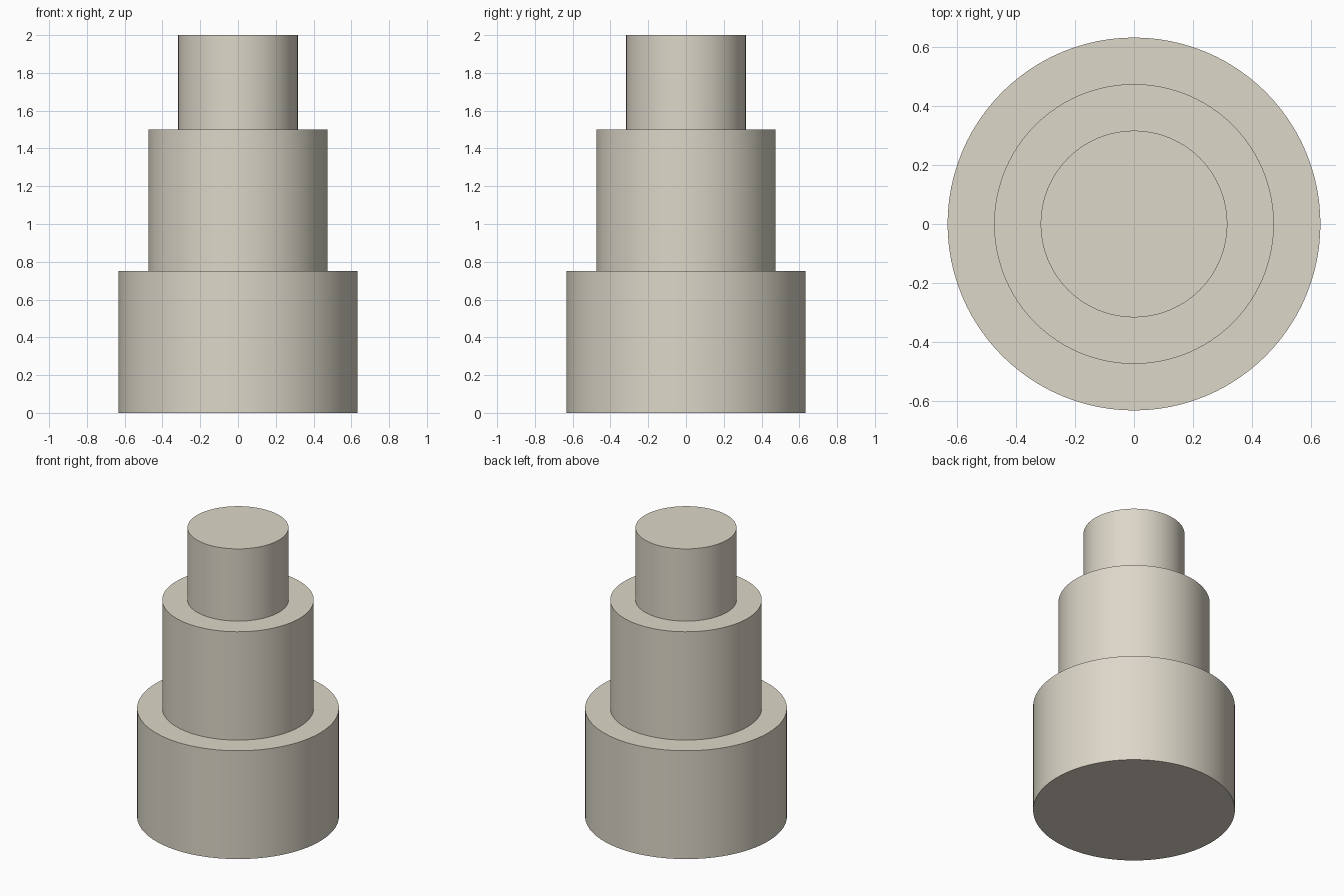
import bpy
import math

cube = bpy.data.objects.get("Cube")
if cube:
    bpy.data.objects.remove(cube, do_unlink=True)

# Single warm stone colour
stone = bpy.data.materials.new("warm_stone")
stone.use_nodes = True
colour = (0.72, 0.68, 0.58, 1.0)
stone.diffuse_color = colour
stone.node_tree.nodes["Principled BSDF"].inputs["Base Color"].default_value = colour


def add_tier(name, radius, bottom, top):
    """Upright smooth cylinder between two heights."""
    bpy.ops.mesh.primitive_cylinder_add(
        vertices=96, radius=radius, depth=top - bottom,
        location=(0, 0, (bottom + top) / 2))
    tier = bpy.context.object
    tier.name = name
    tier.data.materials.append(stone)
    bpy.ops.object.shade_smooth_by_angle(angle=math.radians(30))
    return tier


# Three stacked tiers, each narrower than the one below
add_tier("lower_tier", 0.633, 0.0, 0.75)
add_tier("middle_tier", 0.475, 0.75, 1.5)
add_tier("upper_tier", 0.317, 1.5, 2.0)
